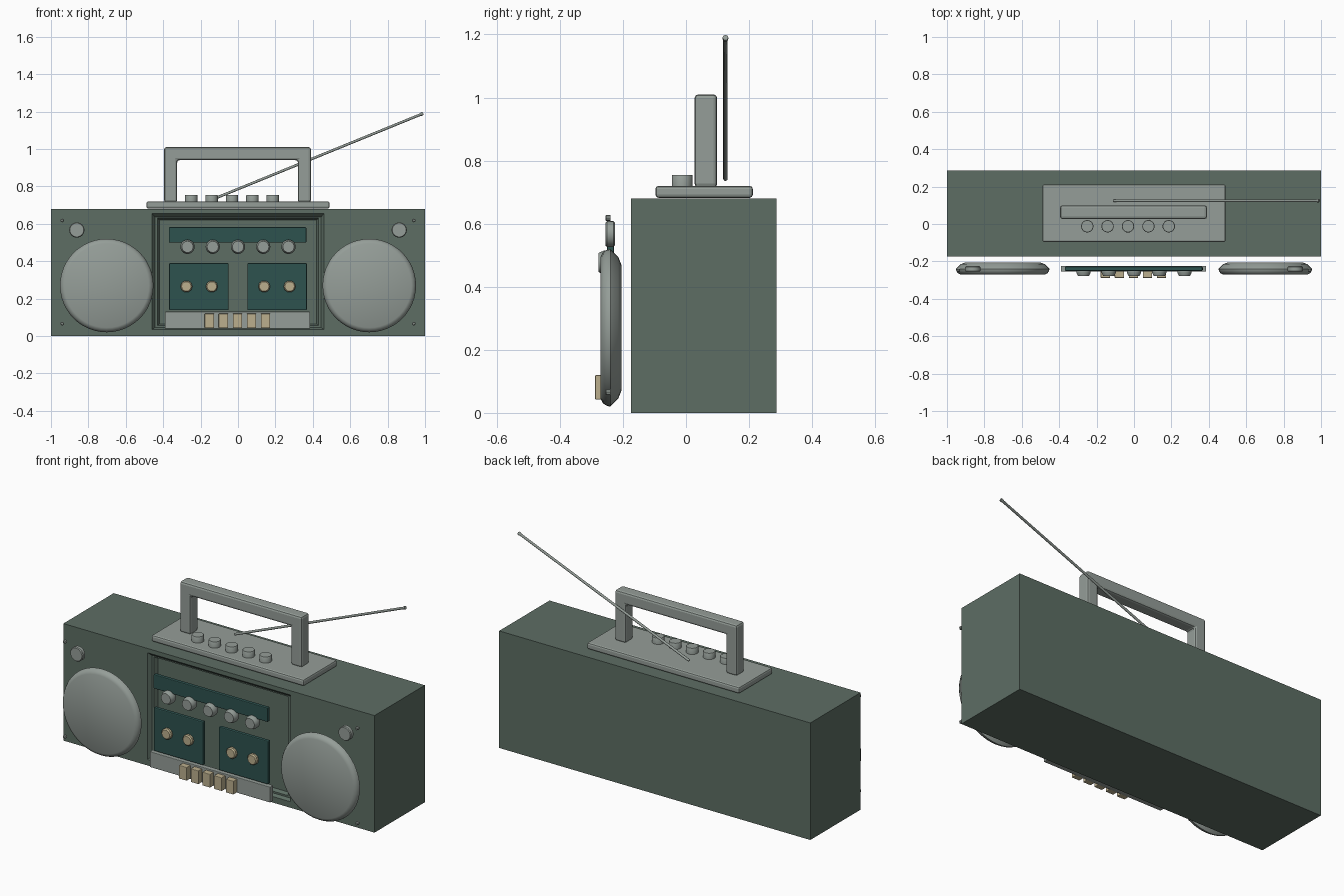
import bpy, bmesh, math
from mathutils import Vector

if "Cube" in bpy.data.objects:
    bpy.data.objects.remove(bpy.data.objects["Cube"], do_unlink=True)


def material(name, rgb):
    m = bpy.data.materials.new(name)
    m.use_nodes = True
    m.diffuse_color = (*rgb, 1)
    m.node_tree.nodes["Principled BSDF"].inputs["Base Color"].default_value = (*rgb, 1)
    return m


GREEN = material("dark green", (0.11, 0.155, 0.127))
GREY = material("light grey", (0.30, 0.34, 0.315))
TEAL = material("deep teal", (0.027, 0.085, 0.078))
TAN = material("tan", (0.50, 0.43, 0.27))


def finish(name, bm, mat, smooth=False):
    bmesh.ops.recalc_face_normals(bm, faces=bm.faces)
    mesh = bpy.data.meshes.new(name)
    bm.to_mesh(mesh)
    bm.free()
    obj = bpy.data.objects.new(name, mesh)
    bpy.context.collection.objects.link(obj)
    mesh.materials.append(mat)
    if smooth:
        bpy.context.view_layer.objects.active = obj
        obj.select_set(True)
        bpy.ops.object.shade_smooth_by_angle(angle=math.radians(35))
        obj.select_set(False)
    return obj


def bevel(obj, width, segments=2):
    mod = obj.modifiers.new("Bevel", "BEVEL")
    mod.width, mod.segments = width, segments


def box(name, x, y, z, mat, edge=0):
    """Box from (min, max) ranges."""
    bm = bmesh.new()
    bmesh.ops.create_cube(bm, size=1)
    for v in bm.verts:
        v.co = [r[0] if c < 0 else r[1] for c, r in zip(v.co, (x, y, z))]
    obj = finish(name, bm, mat)
    if edge:
        bevel(obj, edge)
    return obj


def lathe(name, base, axis, profile, mat, sides=24):
    """Stack rings of (radius, distance) along an axis and cap both ends."""
    bm = bmesh.new()
    turn = Vector((0, 0, 1)).rotation_difference(Vector(axis))
    rings = []
    for radius, along in profile:
        angles = [math.tau * i / sides for i in range(sides)]
        rings.append([bm.verts.new(Vector(base) + turn @ Vector(
            (radius * math.cos(a), radius * math.sin(a), along))) for a in angles])
    for low, high in zip(rings, rings[1:]):
        for i in range(sides):
            j = (i + 1) % sides
            bm.faces.new((low[i], low[j], high[j], high[i]))
    bm.faces.new(rings[0])
    bm.faces.new(rings[-1])
    return finish(name, bm, mat, smooth=sides > 8)


FRONT, UP = (0, -1, 0), (0, 0, 1)


# Cabinet: closed box whose front steps back into a recessed centre
def cabinet():
    bm = bmesh.new()

    def loop(w, z0, z1, y):
        return [bm.verts.new(p) for p in
                ((-w, y, z0), (w, y, z0), (w, y, z1), (-w, y, z1))]

    loops = [loop(1, 0, 0.68, 0.287), loop(1, 0, 0.68, -0.175),
             loop(0.46, 0.035, 0.655, -0.175), loop(0.445, 0.045, 0.637, -0.155),
             loop(0.43, 0.055, 0.63, -0.155), loop(0.42, 0.065, 0.62, -0.135)]
    for a, b in zip(loops, loops[1:]):
        for i in range(4):
            j = (i + 1) % 4
            bm.faces.new((a[i], a[j], b[j], b[i]))
    bm.faces.new(loops[0])
    bm.faces.new(loops[-1])
    finish("cabinet", bm, GREEN)


cabinet()

# Speakers, tweeters and corner screws on both sides
for side, s in (("left", 1), ("right", -1)):
    lathe(side + "_speaker", (s * 0.702, -0.205, 0.27), FRONT,
          [(0.20, 0), (0.225, 0.01), (0.25, 0.035), (0.248, 0.045),
           (0.24, 0.058), (0.225, 0.066)], GREY, 48)
    lathe(side + "_tweeter", (s * 0.862, -0.225, 0.567), FRONT,
          [(0.036, 0), (0.041, 0.005), (0.041, 0.025), (0.037, 0.03)], GREY)
    for level, z in (("upper", 0.618), ("lower", 0.066)):
        lathe(f"{side}_{level}_screw", (s * 0.94, -0.24, z), FRONT,
              [(0.01, 0), (0.01, 0.012), (0.006, 0.016)], GREY, 8)

# Tuner panel with its row of knobs
box("tuner_panel", (-0.37, 0.365), (-0.25, -0.228), (0.5, 0.582), TEAL, 0.004)
for i in range(5):
    lathe(f"tuner_knob_{i + 1}", (-0.27 + i * 0.135, -0.235, 0.477), FRONT,
          [(0.036, 0), (0.038, 0.005), (0.038, 0.025), (0.03, 0.043)], GREY)

# Cassette doors with two reels each
for side, s in (("left", 1), ("right", -1)):
    box(side + "_cassette_door", sorted((s * 0.05, s * 0.368)),
        (-0.25, -0.228), (0.138, 0.39), TEAL, 0.005)
    for place, x in (("inner", 0.14), ("outer", 0.276)):
        lathe(f"{side}_{place}_reel", (s * x, -0.235, 0.265), FRONT,
              [(0.032, 0), (0.032, 0.028), (0.026, 0.035)], TAN, 10)

# Key strip and playback keys
box("key_strip", (-0.39, 0.385), (-0.255, -0.225), (0.04, 0.13), GREY, 0.003)
for i in range(5):
    x = -0.153 + i * 0.075
    box(f"playback_key_{i + 1}", (x - 0.025, x + 0.025), (-0.288, -0.25),
        (0.042, 0.12), TAN, 0.003)

# Top plate with buttons
box("top_plate", (-0.49, 0.49), (-0.097, 0.212), (0.682, 0.72), GREY, 0.01)
for i in range(5):
    lathe(f"top_button_{i + 1}", (-0.25 + i * 0.109, -0.012, 0.715), UP,
          [(0.033, 0), (0.033, 0.037), (0.031, 0.04)], GREY)


# Carrying handle: one bent bar with soft edges
def handle():
    bm = bmesh.new()
    outline = [(-0.395, 0.715), (-0.395, 1.01), (0.39, 1.01), (0.39, 0.715),
               (0.32, 0.715), (0.32, 0.94), (-0.325, 0.94), (-0.325, 0.715)]
    face = bm.faces.new([bm.verts.new((x, 0.027, z)) for x, z in outline])
    grown = bmesh.ops.extrude_face_region(bm, geom=[face])["geom"]
    bmesh.ops.translate(bm, vec=(0, 0.072, 0),
                        verts=[g for g in grown if isinstance(g, bmesh.types.BMVert)])
    bevel(finish("handle", bm, GREY), 0.012)


handle()

# Telescopic aerial with a small tip
start, end = Vector((-0.108, 0.125, 0.742)), Vector((0.99, 0.125, 1.19))
reach = (end - start).length
lathe("aerial", start, (end - start).normalized(),
      [(0.007, 0), (0.007, reach - 0.015), (0.009, reach - 0.012), (0.009, reach)],
      GREY, 12)
